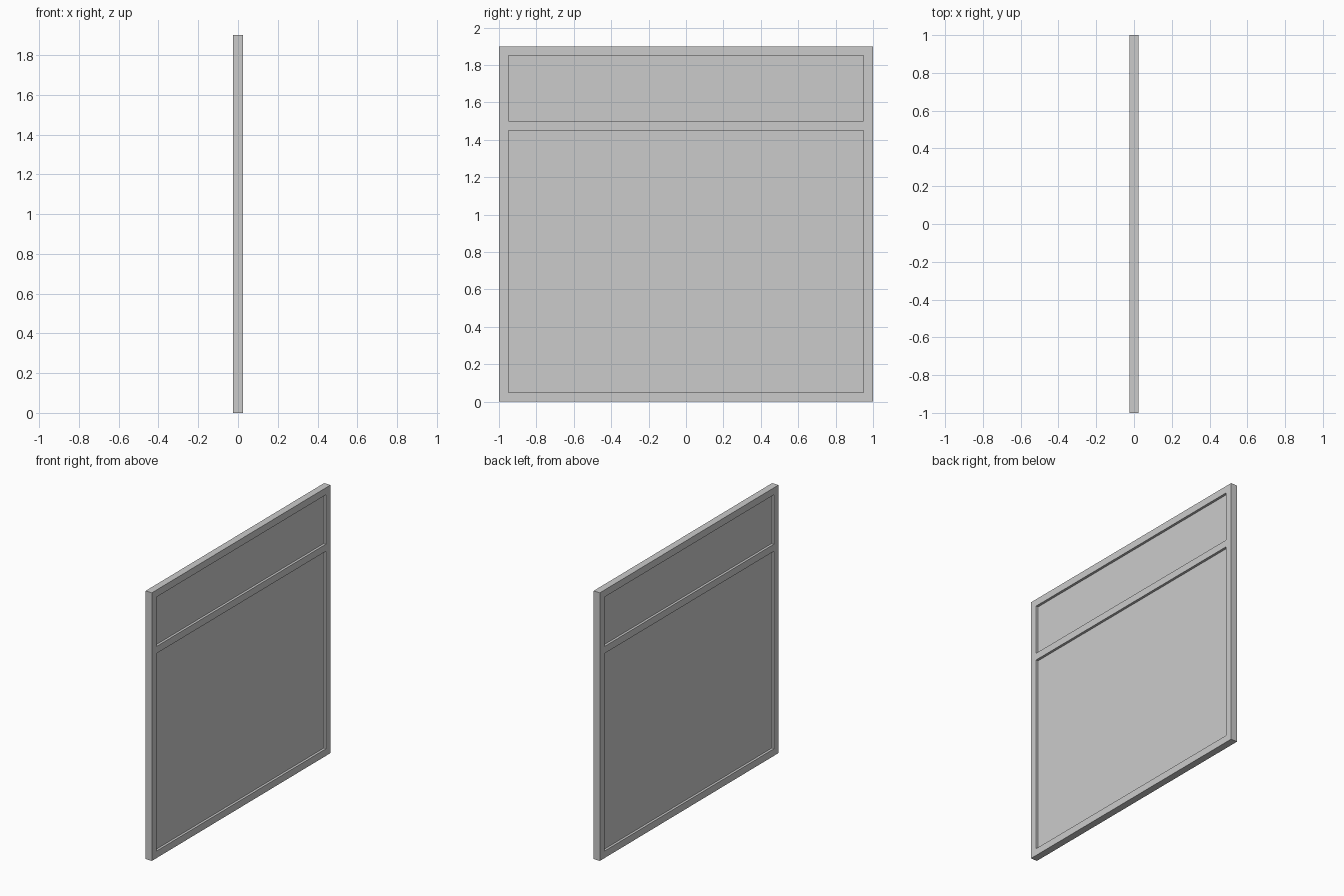
import bpy

if "Cube" in bpy.data.objects:
    bpy.data.objects.remove(bpy.data.objects["Cube"])

WIDTH, HEIGHT = 2.0, 1.9
BAR = 0.05            # square bar section of the frame
RAIL_Z = 1.475        # centre of the dividing rail
PANE_T = 0.015        # pane thickness


def box(name, size, centre):
    bpy.ops.mesh.primitive_cube_add(size=1, location=centre)
    obj = bpy.context.object
    obj.name = name
    obj.scale = size
    bpy.ops.object.transform_apply(location=False, rotation=False, scale=True)
    return obj


inner = WIDTH - 2 * BAR

# Upright posts at both ends
for side, label in ((-1, "front"), (1, "back")):
    box(f"{label}_post", (BAR, BAR, HEIGHT),
        (0, side * (WIDTH - BAR) / 2, HEIGHT / 2))

# Horizontal rails between the posts
rails = (("bottom_rail", BAR / 2), ("middle_rail", RAIL_Z), ("top_rail", HEIGHT - BAR / 2))
for name, z in rails:
    box(name, (BAR, inner, BAR), (0, 0, z))

# Recessed panes filling each opening
for name, below, above in (("lower_pane", rails[0][1], rails[1][1]),
                           ("upper_pane", rails[1][1], rails[2][1])):
    box(name, (PANE_T, inner, above - below - BAR), (0, 0, (below + above) / 2))
